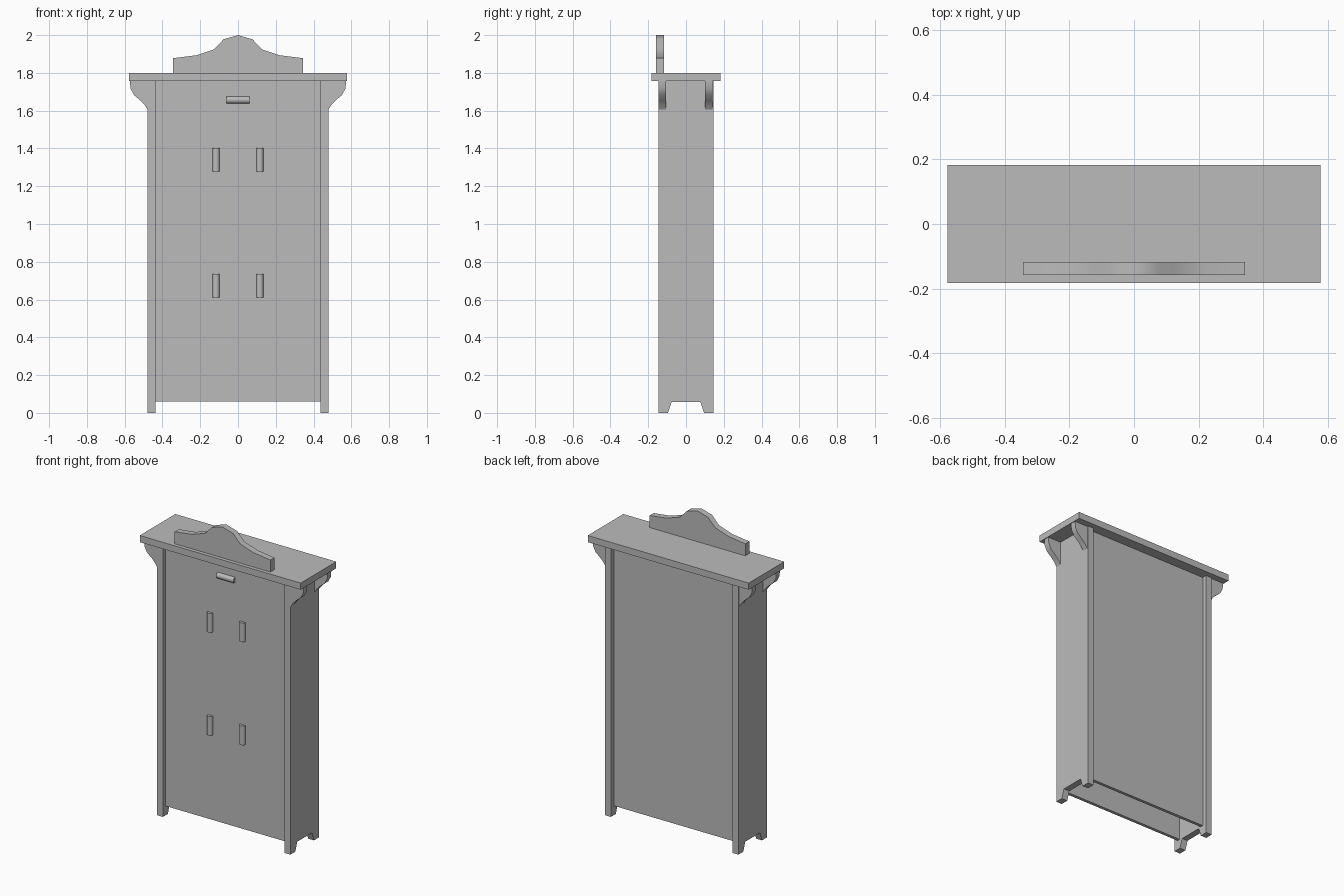
import bpy
import math
from mathutils import Matrix

if "Cube" in bpy.data.objects:
    bpy.data.objects.remove(bpy.data.objects["Cube"])

grey = bpy.data.materials.new("plain_grey")
grey.use_nodes = True
colour = (0.5, 0.5, 0.5, 1)
grey.diffuse_color = colour
grey.node_tree.nodes["Principled BSDF"].inputs["Base Color"].default_value = colour

# Maps (u, v, depth) of a profile to the model axes
XZ = lambda u, v, d: (u, d, v)
YZ = lambda u, v, d: (d, u, v)
XY = lambda u, v, d: (u, v, d)


def extrude(name, profile, lo, hi, axes, smooth=False):
    """Solid made by extruding a 2D profile between two depths."""
    n = len(profile)
    verts = [axes(u, v, d) for d in (lo, hi) for u, v in profile]
    faces = [tuple(range(n)), tuple(range(2 * n - 1, n - 1, -1))]
    faces += [(i, i + n, (i + 1) % n + n, (i + 1) % n) for i in range(n)]
    mesh = bpy.data.meshes.new(name)
    mesh.from_pydata(verts, [], faces)
    mesh.materials.append(grey)
    obj = bpy.data.objects.new(name, mesh)
    bpy.context.collection.objects.link(obj)
    bpy.ops.object.select_all(action="DESELECT")
    obj.select_set(True)
    bpy.context.view_layer.objects.active = obj
    bpy.ops.object.mode_set(mode="EDIT")
    bpy.ops.mesh.select_all(action="SELECT")
    bpy.ops.mesh.normals_make_consistent(inside=False)
    bpy.ops.object.mode_set(mode="OBJECT")
    if smooth:
        bpy.ops.object.shade_smooth_by_angle(angle=math.radians(40))
    return obj


def rect(u, v0, v1):
    return [(-u, v0), (u, v0), (u, v1), (-u, v1)]


TOP = 1.757       # underside of the top board
INNER, OUTER = 0.436, 0.478
FRONT = -0.118    # recessed front face

# Top board and recessed front and back panels
extrude("top_board", rect(0.577, -0.182, 0.182), TOP, 1.8, XY)
extrude("front_panel", rect(INNER, 0.06, TOP), FRONT, FRONT + 0.02, XZ)
extrude("back_panel", rect(INNER, 0.06, TOP), 0.095, 0.115, XZ)

# Crest along the front of the top board
half = [(0.343, 1.8), (0.343, 1.878), (0.222, 1.893), (0.126, 1.925),
        (0.076, 1.978), (0, 2.0)]
crest = half + [(-x, z) for x, z in half[-2::-1]]
extrude("crest", crest, -0.158, -0.117, XZ, True)

# Side panels with cut-out feet, and curved brackets under the overhang
foot = [(0.146, TOP), (0.146, 0), (0.096, 0), (0.076, 0.057)]
side = foot + [(-y, z) for y, z in foot[::-1]]
bracket = [(OUTER, TOP), (0.572, TOP), (0.569, 1.718), (0.551, 1.683),
           (0.514, 1.652), (0.494, 1.63), (OUTER, 1.605)]
for s, label in ((1, "left"), (-1, "right")):
    extrude(label + "_side_panel", side, s * INNER, s * OUTER, YZ)
    outline = [(s * x, z) for x, z in bracket]
    extrude(label + "_front_bracket", outline, -0.145, -0.107, XZ, True)
    extrude(label + "_back_bracket", outline, 0.101, 0.139, XZ, True)

# Half-round handles: two pairs on the doors, one on the drawer
arc = [(0.019 * math.cos(math.pi * i / 12), -0.019 * math.sin(math.pi * i / 12))
       for i in range(13)]


def handle(name, x, z, turn=0):
    obj = extrude(name, arc, -0.062, 0.062, XY, True)
    obj.data.transform(Matrix.Translation((x, FRONT, z)) @ Matrix.Rotation(turn, 4, "Y"))


for s, label in ((1, "left"), (-1, "right")):
    handle(label + "_upper_door_handle", s * 0.116, 1.34)
    handle(label + "_lower_door_handle", s * 0.116, 0.672)
handle("drawer_handle", 0, 1.657, math.pi / 2)
